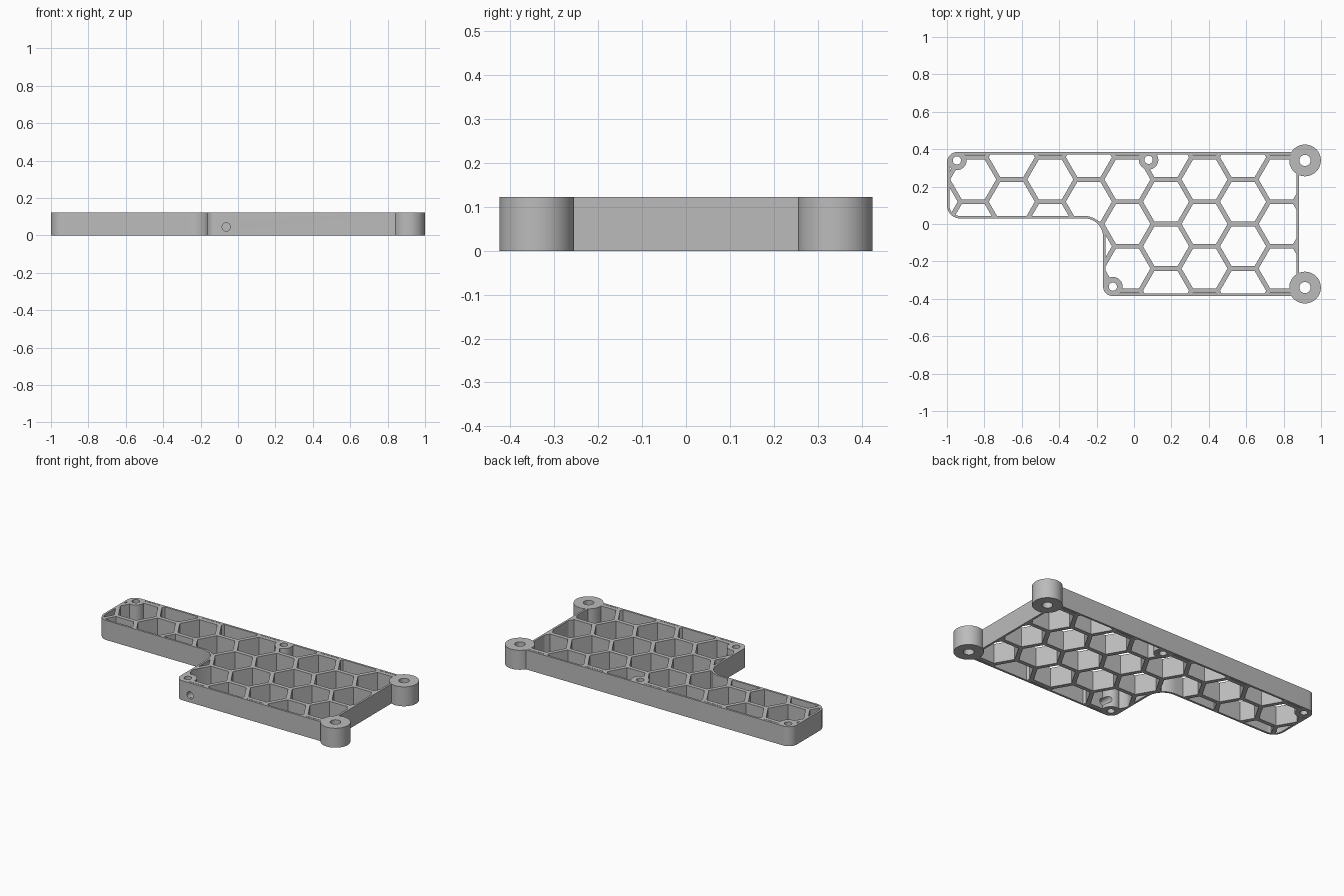
import bpy, bmesh, math
from mathutils import Vector

cube = bpy.data.objects.get("Cube")
if cube:
    bpy.data.objects.remove(cube)

HEIGHT = 0.122
RIM = 0.013      # thickness of the outer wall
PITCH = 0.238    # honeycomb spacing, flat to flat
CELL = 0.123     # cell corner radius

grey = bpy.data.materials.new("plain grey")
grey.use_nodes = True
colour = (0.5, 0.5, 0.5, 1)
grey.diffuse_color = colour
grey.node_tree.nodes["Principled BSDF"].inputs["Base Color"].default_value = colour


def prisms(name, outlines, low, high):
    """One object holding an upright prism for each outline."""
    bm = bmesh.new()
    for outline in outlines:
        base = bm.faces.new([bm.verts.new((x, y, low)) for x, y in outline])
        top = bmesh.ops.extrude_face_region(bm, geom=[base])["geom"]
        bmesh.ops.translate(bm, vec=(0, 0, high - low),
                            verts=[v for v in top if isinstance(v, bmesh.types.BMVert)])
    bmesh.ops.recalc_face_normals(bm, faces=bm.faces)
    mesh = bpy.data.meshes.new(name)
    bm.to_mesh(mesh)
    bm.free()
    obj = bpy.data.objects.new(name, mesh)
    bpy.context.collection.objects.link(obj)
    mesh.materials.append(grey)
    return obj


def ring(x, y, radius, sides=48):
    return [(x + radius * math.cos(math.tau * i / sides),
             y + radius * math.sin(math.tau * i / sides)) for i in range(sides)]


def rounded(corners, steps=12):
    """Outline whose corners (x, y, radius) are right-angled fillets."""
    points = []
    for i, (x, y, r) in enumerate(corners):
        here = Vector((x, y))
        if r == 0:
            points.append(here)
            continue
        back = (Vector(corners[i - 1][:2]) - here).normalized() * r
        ahead = (Vector(corners[(i + 1) % len(corners)][:2]) - here).normalized() * r
        for k in range(steps + 1):
            a = math.pi / 2 * k / steps
            points.append(here + back * (1 - math.sin(a)) + ahead * (1 - math.cos(a)))
    return points


def combine(target, tool, operation):
    """Apply a boolean and discard the tool."""
    mod = target.modifiers.new("cut", 'BOOLEAN')
    mod.operation, mod.object, mod.solver = operation, tool, 'EXACT'
    bpy.context.view_layer.objects.active = target
    bpy.ops.object.modifier_apply(modifier=mod.name)
    bpy.data.objects.remove(tool)


# Stepped plate outline, and the same outline inset by the rim
plan = [(-1, 0.03, 0.07), (-0.165, 0.03, 0.1), (-0.165, -0.385, 0.05),
        (0.882, -0.385, 0), (0.882, 0.385, 0), (-1, 0.385, 0.055)]
inset = []
for i, (x, y, r) in enumerate(plan):
    radius = 0 if r == 0 else r + (RIM if i == 1 else -RIM)
    inset.append((x + (RIM if x < 0.5 else -RIM), y + (RIM if y < 0.2 else -RIM), radius))

# Screw pads and corner mounts
pads = [(-0.947, 0.34), (0.078, 0.343), (-0.113, -0.335)]
mounts = [(0.914, 0.34), (0.914, -0.34)]

# Honeycomb cells in staggered columns
step = PITCH * math.sqrt(3) / 2
hexagons = []
for column in range(-6, 5):
    for row in range(-2, 3):
        y = (row + 0.5 * (column % 2 == 0)) * PITCH
        hexagons.append(ring(0.171 + column * step, y, CELL, 6))
cells = prisms("cells", hexagons, -0.1, 0.3)
combine(cells, prisms("inner_plan", [rounded(inset)], -0.05, 0.25), 'INTERSECT')
solid = [ring(x, y, 0.052) for x, y in pads] + [ring(x, y, 0.084) for x, y in mounts]
combine(cells, prisms("solid_zones", solid, -0.2, 0.4), 'DIFFERENCE')

# Frame with round corner mounts
frame = prisms("honeycomb_frame", [rounded(plan)], 0, HEIGHT)
combine(frame, prisms("mounts", [ring(x, y, 0.085, 64) for x, y in mounts], 0, HEIGHT), 'UNION')
combine(frame, cells, 'DIFFERENCE')

# Upright screw holes
holes = [ring(x, y, 0.022, 32) for x, y in pads] + [ring(x, y, 0.03, 32) for x, y in mounts]
combine(frame, prisms("screw_holes", holes, -0.1, 0.3), 'DIFFERENCE')

# Small round hole through the front wall
bore = prisms("front_hole", [ring(0, 0, 0.022, 32)], -0.1, 0.1)
bore.rotation_euler.x = math.pi / 2
bore.location = (-0.063, -0.38, 0.045)
bpy.context.view_layer.update()
combine(frame, bore, 'DIFFERENCE')

bpy.ops.object.select_all(action='DESELECT')
frame.select_set(True)
bpy.context.view_layer.objects.active = frame
bpy.ops.object.shade_smooth_by_angle(angle=math.radians(30))
